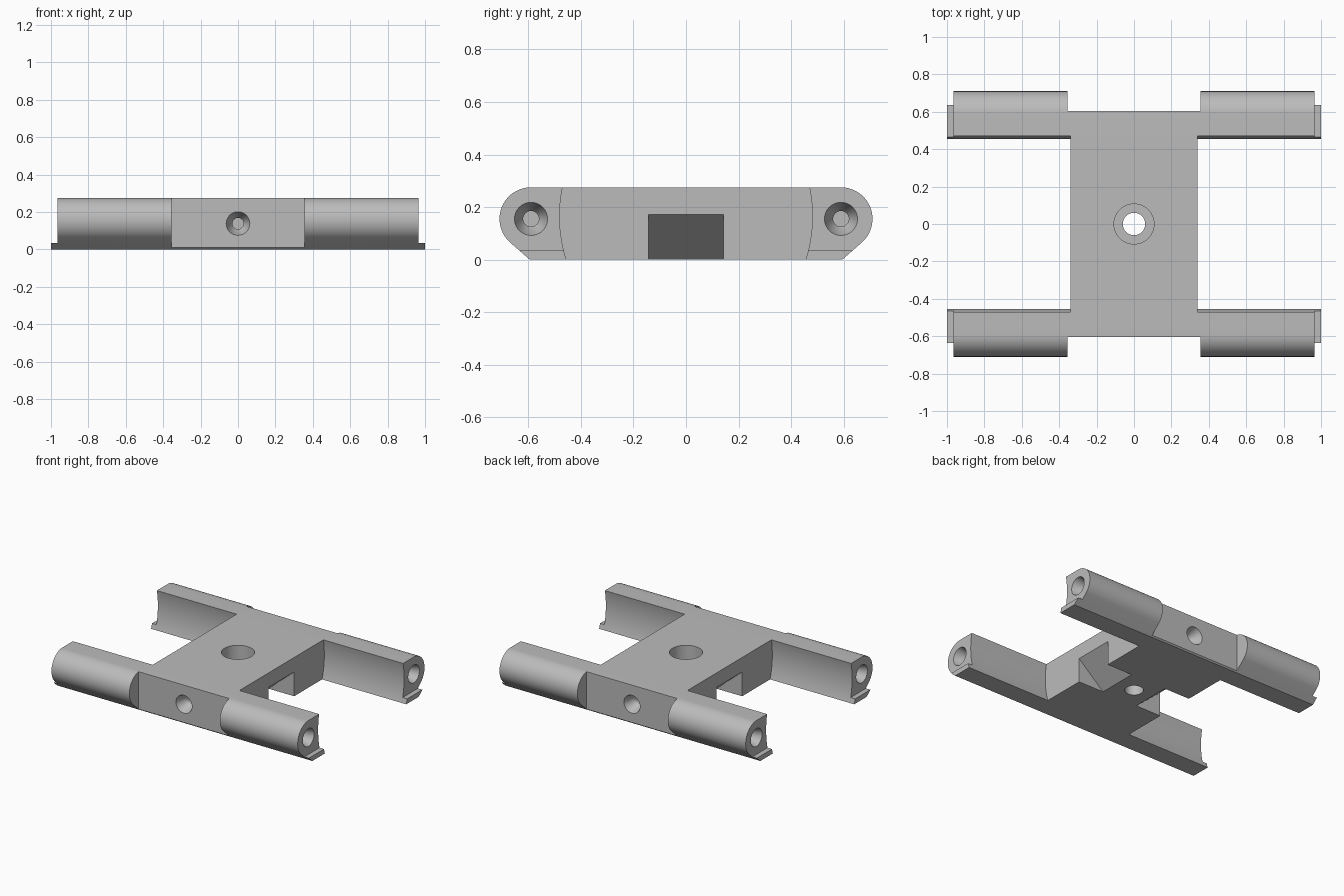
import bpy, bmesh, math
from mathutils import Matrix, Vector

cube = bpy.data.objects.get("Cube")
if cube:
    bpy.data.objects.remove(cube, do_unlink=True)

grey = bpy.data.materials.new("plain grey")
grey.use_nodes = True
colour = (0.5, 0.5, 0.5, 1)
grey.diffuse_color = colour
grey.node_tree.nodes["Principled BSDF"].inputs["Base Color"].default_value = colour


def make(name, bm):
    bmesh.ops.recalc_face_normals(bm, faces=bm.faces)
    mesh = bpy.data.meshes.new(name)
    bm.to_mesh(mesh)
    bm.free()
    mesh.materials.append(grey)
    obj = bpy.data.objects.new(name, mesh)
    bpy.context.collection.objects.link(obj)
    return obj


def prism(name, points, axis, start, end):
    """Extrude an outline: (y, z) points along x, or (x, z) points along y."""
    bm = bmesh.new()
    if axis == "x":
        verts = [bm.verts.new((start, a, b)) for a, b in points]
        step = Vector((end - start, 0, 0))
    else:
        verts = [bm.verts.new((a, start, b)) for a, b in points]
        step = Vector((0, end - start, 0))
    face = bm.faces.new(verts)
    out = bmesh.ops.extrude_face_region(bm, geom=[face])
    bmesh.ops.translate(bm, vec=step,
                        verts=[v for v in out["geom"] if isinstance(v, bmesh.types.BMVert)])
    return make(name, bm)


def box(name, x0, x1, y0, y1, z0, z1):
    return prism(name, [(y0, z0), (y1, z0), (y1, z1), (y0, z1)], "x", x0, x1)


def bore(name, profile, place, direction, sides=40):
    """Turned cutter: (radius, depth) rings sunk from place along direction."""
    bm = bmesh.new()
    rings = [[bm.verts.new((r * math.cos(math.tau * i / sides),
                            r * math.sin(math.tau * i / sides), d))
              for i in range(sides)] for r, d in profile]
    for low, high in zip(rings, rings[1:]):
        for i in range(sides):
            j = (i + 1) % sides
            bm.faces.new((low[i], low[j], high[j], high[i]))
    bm.faces.new(rings[0])
    bm.faces.new(rings[-1])
    turn = Vector(direction).to_track_quat("Z", "Y").to_matrix().to_4x4()
    bm.transform(Matrix.Translation(place) @ turn)
    return make(name, bm)


# Frame: one slab with rounded, chamfered long edges
height, length, foot = 0.275, 1.0, 0.035
round_y, round_z, radius = 0.59, 0.155, 0.12
half = [(0.595, 0)]
for i in range(29):
    a = math.radians(-48 + 138 * i / 28)
    half.append((round_y + radius * math.cos(a), round_z + radius * math.sin(a)))
outline = half + [(-y, z) for y, z in reversed(half)]
frame = prism("frame", outline, "x", -length, length)

cutters = []

# Side windows with bowed walls, leaving four arms
bow = []
for i in range(21):
    z = -0.03 + 0.34 * i / 20
    bow.append((math.sqrt(0.55 ** 2 - (z - 0.165) ** 2) - 0.069, z))
window = bow + [(-y, z) for y, z in reversed(bow)]

screw = [(0.064, -0.01), (0.063, 0), (0.043, 0.06), (0.03, 0.08), (0.03, 0.2)]
for s in (-1, 1):
    cutters.append(prism("window_cutter", window, "x", s * 0.34, s * 1.1))
    # Arm ends stepped back above a thin foot
    cutters.append(box("end_cutter", s * 0.965, s * 1.1, -0.8, 0.8, foot, 0.4))
    # Flat panel in the middle of each long edge
    cutters.append(box("panel_cutter", -0.355, 0.355, s * 0.605, s * 0.8, -0.1, 0.4))
    # Sloping notch under each side of the middle plate
    wedge = [(s * 0.14, 0), (s * 0.14, -0.05), (s * 0.4, -0.05),
             (s * 0.4, 0.172), (s * 0.34, 0.172)]
    cutters.append(prism("notch_cutter", wedge, "y", -0.143, 0.143))
    # Screw holes in the panels and arm ends
    cutters.append(bore("panel_hole_cutter", screw, (0, s * 0.605, 0.138), (0, -s, 0)))
    for t in (-1, 1):
        cutters.append(bore("end_hole_cutter", screw,
                            (s * 0.965, t * round_y, round_z), (-s, 0, 0)))

# Counterbored hole through the centre
cutters.append(bore("centre_hole_cutter",
                    [(0.107, -0.05), (0.107, 0.15), (0.06, 0.15), (0.06, 0.35)],
                    (0, 0, height), (0, 0, -1), 64))

bpy.ops.object.select_all(action="DESELECT")
bpy.context.view_layer.objects.active = frame
frame.select_set(True)
for cutter in cutters:
    mod = frame.modifiers.new("cut", "BOOLEAN")
    mod.operation = "DIFFERENCE"
    mod.solver = "EXACT"
    mod.object = cutter
    bpy.ops.object.modifier_apply(modifier=mod.name)
    bpy.data.objects.remove(cutter, do_unlink=True)

bpy.ops.object.shade_smooth_by_angle(angle=math.radians(25))
